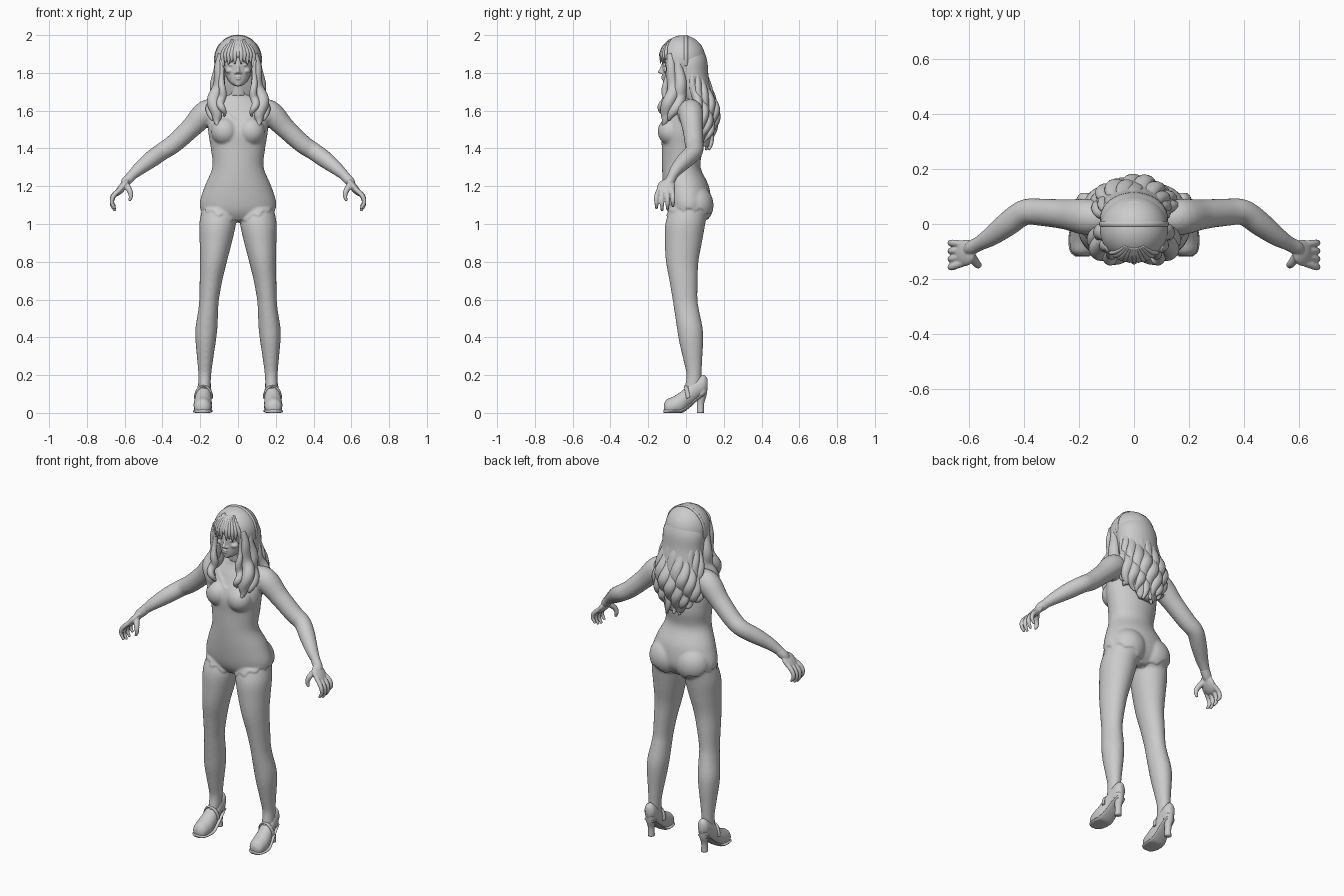
import bpy, bmesh, math
from mathutils import Vector, Matrix

if "Cube" in bpy.data.objects:
    bpy.data.objects.remove(bpy.data.objects["Cube"])

grey = bpy.data.materials.new("plain grey")
grey.use_nodes = True
grey.diffuse_color = (0.6, 0.6, 0.6, 1)
grey.node_tree.nodes["Principled BSDF"].inputs["Base Color"].default_value = (0.6, 0.6, 0.6, 1)

X, Y, Z = Vector((1, 0, 0)), Vector((0, 1, 0)), Vector((0, 0, 1))
LEVEL, UPRIGHT = (X, Y), (X, Z)
SIDES = (1, -1)


def spline(points, steps):
    """Smooth path through rows of x, y, z, width, depth."""
    rows = [Vector(p if len(p) == 5 else (*p, p[3])) for p in points]
    out = []
    for i in range(len(rows) - 1):
        a, b, c, d = (rows[max(0, min(len(rows) - 1, i + k))] for k in (-1, 0, 1, 2))
        for s in range(steps):
            t = s / steps
            out.append(b + (c - a) * (t / 2) + (a * 2 - b * 5 + c * 4 - d) * (t * t / 2)
                       + (b * 3 - a - c * 3 + d) * (t ** 3 / 2))
    return out + [rows[-1]]


def tube(bm, points, side=1, frame=None, sides=20, steps=5, flat=1, wave=0, phase=0):
    """Loft ellipses along a path; frame fixes the plane of the rings."""
    path = spline(points, steps)
    centres = []
    for i, p in enumerate(path):
        t = i / (len(path) - 1)
        sway = wave * min(1, t * 2)
        centres.append(Vector((p[0] + sway * math.sin(t * 15 + phase),
                               p[1] + sway * math.cos(t * 15 + phase), p[2])))
    rings = []
    for i, p in enumerate(path):
        if frame:
            u, v = frame
        else:
            tangent = centres[min(i + 1, len(path) - 1)] - centres[max(i - 1, 0)]
            u = tangent.cross(Y).normalized()
            v = u.cross(tangent).normalized()
        ring = []
        for k in range(sides):
            a = math.tau * k / sides
            co = centres[i] + u * (p[3] * math.cos(a)) + v * (p[4] * flat * math.sin(a))
            ring.append(bm.verts.new((co.x * side, co.y, max(co.z, 0))))
        rings.append(ring)
    for r, q in zip(rings, rings[1:]):
        for k in range(sides):
            n = (k + 1) % sides
            bm.faces.new((r[k], r[n], q[n], q[k]))
    bm.faces.new(rings[0])
    bm.faces.new(rings[-1])


def ball(bm, centre, size, turn=None):
    """Ellipsoid, optionally turned by a matrix."""
    m = Matrix.Translation(centre) @ (turn or Matrix()) @ Matrix.Diagonal((*size, 1))
    bmesh.ops.create_uvsphere(bm, u_segments=32, v_segments=20, radius=1, matrix=m)


def finish(bm, name, voxel=0, relax=0):
    """Turn the shells into one smooth object, fused when a voxel size is given."""
    bmesh.ops.recalc_face_normals(bm, faces=bm.faces[:])
    mesh = bpy.data.meshes.new(name)
    bm.to_mesh(mesh)
    bm.free()
    ob = bpy.data.objects.new(name, mesh)
    bpy.context.collection.objects.link(ob)
    if voxel:
        fuse = ob.modifiers.new("fuse", "REMESH")
        fuse.mode, fuse.voxel_size = "VOXEL", voxel
        soft = ob.modifiers.new("soften", "SMOOTH")
        soft.factor, soft.iterations = 0.5, relax
        bpy.context.view_layer.update()
        ob.data = bpy.data.meshes.new_from_object(
            ob.evaluated_get(bpy.context.evaluated_depsgraph_get()))
        ob.modifiers.clear()
    ob.data.materials.clear()
    ob.data.materials.append(grey)
    ob.data.polygons.foreach_set("use_smooth", [True] * len(ob.data.polygons))
    return ob


# Body: torso, bust, seat, legs and arms fused together
bm = bmesh.new()
tube(bm, [(0, .01, 1.02, .11, .07), (0, .012, 1.06, .18, .10), (0, .012, 1.11, .197, .115),
          (0, 0, 1.2, .17, .115), (0, -.025, 1.3, .13, .096), (0, -.02, 1.4, .138, .102),
          (0, -.022, 1.5, .153, .1), (0, .002, 1.6, .15, .08), (0, .015, 1.66, .105, .058),
          (0, .01, 1.7, .052, .05), (0, -.005, 1.78, .045, .048)], frame=LEVEL, sides=40)
for s in SIDES:
    ball(bm, (s * .07, -.08, 1.49), (.066, .064, .068))
    ball(bm, (s * .085, .05, 1.1), (.098, .09, .1))
    tube(bm, [(.1, .015, 1.08, .09, .1), (.108, -.004, 1, .097, .106), (.118, -.014, .9, .085, .098),
              (.13, -.02, .8, .071, .086), (.143, -.013, .7, .06, .075), (.153, -.005, .6, .052, .066),
              (.158, .004, .54, .053, .066), (.167, .02, .45, .058, .068), (.171, .027, .38, .054, .064),
              (.174, .036, .28, .042, .05), (.176, .042, .2, .034, .04), (.178, .035, .12, .032, .045)],
         s, LEVEL, sides=32)
    tube(bm, [(.09, .02, 1.61, .045), (.165, .025, 1.592, .066), (.25, .035, 1.508, .055),
              (.34, .043, 1.425, .05), (.4, .042, 1.385, .047), (.46, 0, 1.342, .045),
              (.52, -.045, 1.295, .036), (.565, -.072, 1.255, .027), (.59, -.085, 1.23, .025)], s)
body = finish(bm, "body", .008, 6)

# Swimsuit: the covered skin is raised, with a scalloped hem and heart neckline
lifted = []
for v in body.data.vertices:
    x, y, z = abs(v.co.x), v.co.y, v.co.z
    scallop = .008 * math.sin(9 * math.atan2(y, x - .11))
    hem = 1.01 + .065 * min(1, x / .18) + scallop
    neckline = min(1.545 + .8 * x, 1.62) if y < 0 else 1.53
    if hem < z < neckline and x < .165 + max(0, 1.42 - z):
        lifted.append((v, v.co + v.normal * .006))
for v, co in lifted:
    v.co = co

# Hands with curled fingers
for s, label in zip(SIDES, ("left", "right")):
    bm = bmesh.new()
    tube(bm, [(.56, -.07, 1.258, .026), (.59, -.085, 1.228, .026), (.605, -.095, 1.21, .02)], s)
    along = Vector((s * .6, -.25, -.76)).normalized()
    thick = along.cross(Y).normalized()
    turn = Matrix((along, thick.cross(along), thick)).transposed().to_4x4()
    ball(bm, (s * .614, -.105, 1.193), (.056, .048, .02), turn)
    for i in range(4):
        y = -.156 + .029 * i
        root, reach = -.142 + .023 * i, (.95, 1.05, 1, .85)[i]
        tube(bm, [(.622, root, 1.185, .013), (.660, y, 1.185 - .04 * reach, .0125),
                  (.667, y, 1.185 - .078 * reach, .011), (.65, y, 1.185 - .11 * reach, .007)],
             s, sides=12)
    tube(bm, [(.598, -.11, 1.215, .018), (.574, -.143, 1.178, .015), (.567, -.15, 1.148, .012),
              (.575, -.151, 1.122, .007)], s, sides=12)
    finish(bm, label + "_hand", .004, 3)

# Head with modelled face
bm = bmesh.new()
tube(bm, [(0, -.083, 1.731, .018, .02), (0, -.075, 1.745, .04, .045), (0, -.058, 1.775, .06, .066),
          (0, -.042, 1.82, .074, .084), (0, -.032, 1.87, .08, .092), (0, -.02, 1.94, .07, .08)],
     frame=LEVEL, sides=40)
tube(bm, [(0, .005, 1.68, .05, .05), (0, -.005, 1.75, .045, .048), (0, -.01, 1.82, .045, .05)],
     frame=LEVEL)
ball(bm, (0, -.005, 1.875), (.09, .1, .1))
tube(bm, [(0, -.113, 1.857, .008, .012), (0, -.123, 1.825, .009, .015),
          (0, -.131, 1.804, .012, .018), (0, -.122, 1.796, .01, .012)], frame=LEVEL)
ball(bm, (0, -.105, 1.742), (.02, .016, .014))
ball(bm, (0, -.119, 1.78), (.02, .012, .005))
ball(bm, (0, -.117, 1.768), (.018, .013, .006))
for s in SIDES:
    ball(bm, (s * .012, -.125, 1.8), (.008, .011, .007))
    ball(bm, (s * .034, -.105, 1.842), (.016, .017, .009))
    ball(bm, (s * .034, -.107, 1.86), (.026, .018, .006))
    ball(bm, (s * .043, -.093, 1.812), (.024, .026, .018))
finish(bm, "head", .004, 2)

# Hair cap, open over the face
bm = bmesh.new()
middle, radii = Vector((0, -.018, 1.87)), Vector((.124, .122, .129))
bmesh.ops.create_uvsphere(bm, u_segments=72, v_segments=56, radius=1,
                          matrix=Matrix.Translation(middle) @ Matrix.Diagonal((*radii, 1)))
face = [f for f in bm.faces if (c := f.calc_center_median()).z < 1.885
        and abs(c.x) < .08 and c.y < -.03]
bmesh.ops.delete(bm, geom=face, context="FACES")
cap = finish(bm, "hair_cap")
shell = cap.modifiers.new("thickness", "SOLIDIFY")
shell.thickness, shell.offset = .012, -1


def on_cap(x, z):
    """Front depth of the hair cap at a given place."""
    inside = 1 - (x / radii.x) ** 2 - ((z - middle.z) / radii.z) ** 2
    return middle.y - radii.y * math.sqrt(max(inside, 0))


# Fringe
bm = bmesh.new()
for i in range(-5, 6):
    x = i * .0165
    tip = 1.862 - .012 * abs(i % 2) - .002 * abs(i) + (.02 if i == 0 else 0)
    heights = ((.35, 1.975, .007), (.7, 1.94, .012), (.95, 1.9, .014), (1.02, tip, .003))
    tube(bm, [(x * k, on_cap(x * k, z) + .003, z, r) for k, z, r in heights],
         sides=12, flat=.6)
finish(bm, "fringe")

# Headband following the crown
bm = bmesh.new()
arc = [math.radians(a) for a in range(-105, 106, 15)]
tube(bm, [(.122 * math.sin(a), 0, 1.871 + .126 * math.cos(a), .005, .01) for a in arc], sides=10)
finish(bm, "headband")

# Side locks falling over the chest
bm = bmesh.new()
for s in SIDES:
    tube(bm, [(.088, -.085, 1.9, .018), (.1, -.075, 1.82, .026), (.105, -.072, 1.72, .032),
              (.127, -.088, 1.64, .034), (.115, -.112, 1.57, .026), (.1, -.118, 1.52, .006)],
         s, wave=.007, steps=8)
    tube(bm, [(.1, -.04, 1.9, .016), (.107, -.04, 1.8, .028), (.112, -.025, 1.7, .035),
              (.135, -.055, 1.62, .03), (.143, -.085, 1.55, .008)], s, wave=.008, phase=2, steps=8)
    tube(bm, [(.09, -.095, 1.87, .01), (.083, -.1, 1.77, .014), (.088, -.11, 1.68, .021),
              (.085, -.125, 1.62, .019), (.075, -.122, 1.57, .005)], s, wave=.008, phase=4, steps=8)
finish(bm, "side_locks")

# Back hair: a full base with wavy locks laid over it
bm = bmesh.new()
tube(bm, [(0, 0, 1.95, .07, .08), (0, .015, 1.87, .119, .096), (0, .028, 1.78, .122, .092),
          (0, .055, 1.68, .125, .085), (0, .085, 1.58, .118, .062), (0, .1, 1.48, .09, .042),
          (0, .1, 1.41, .05, .02)], frame=LEVEL, sides=40)
for i in range(11):
    a = math.radians(-85 + 17 * i)
    sn, cs = math.sin(a), math.cos(a)
    rows = ((.095, .02, .07, 1.83, .016), (.108, .035, .078, 1.72, .03), (.126, .05, .098, 1.61, .034),
            (.118, .05, .09, 1.51, .028), (.1, .045, .075, 1.385 + .1 * sn * sn + .02 * (i % 2), .008))
    tube(bm, [(wide * sn, back + deep * cs, z, r) for wide, back, deep, z, r in rows],
         sides=14, steps=9, flat=.75, wave=.011, phase=i * 1.9)
finish(bm, "back_hair")

# High-heeled shoes with platform sole, heel and strap
for s, label in zip(SIDES, ("left", "right")):
    bm = bmesh.new()
    tube(bm, [(.188, -.117, .028, .02, .02), (.188, -.1, .03, .04, .042), (.187, -.06, .04, .048, .05),
              (.185, -.02, .058, .046, .06), (.181, .02, .095, .04, .06), (.178, .06, .13, .036, .058),
              (.177, .095, .15, .031, .05), (.177, .113, .15, .016, .032)], s, UPRIGHT, 24)
    finish(bm, label + "_shoe")
    bm = bmesh.new()
    tube(bm, [(.188, -.118, .008, .026, .01), (.188, -.1, .008, .045, .012), (.187, -.06, .008, .052, .012),
              (.185, -.02, .012, .049, .012), (.181, .02, .038, .042, .01), (.178, .06, .074, .037, .01),
              (.177, .1, .1, .029, .01)], s, UPRIGHT, 24)
    finish(bm, label + "_sole")
    bm = bmesh.new()
    tube(bm, [(.177, .076, 0, .019, .019), (.177, .077, .05, .018, .019), (.177, .08, .09, .026, .028),
              (.177, .08, .125, .03, .033)], s, LEVEL)
    finish(bm, label + "_heel")
    bm = bmesh.new()
    arc = [math.radians(a) for a in range(-90, 91, 15)]
    tube(bm, [(.182 + .045 * math.sin(a), .012 - .012 * math.cos(a), .078 + .063 * math.cos(a), .006, .011)
              for a in arc], s, sides=10)
    finish(bm, label + "_strap")
